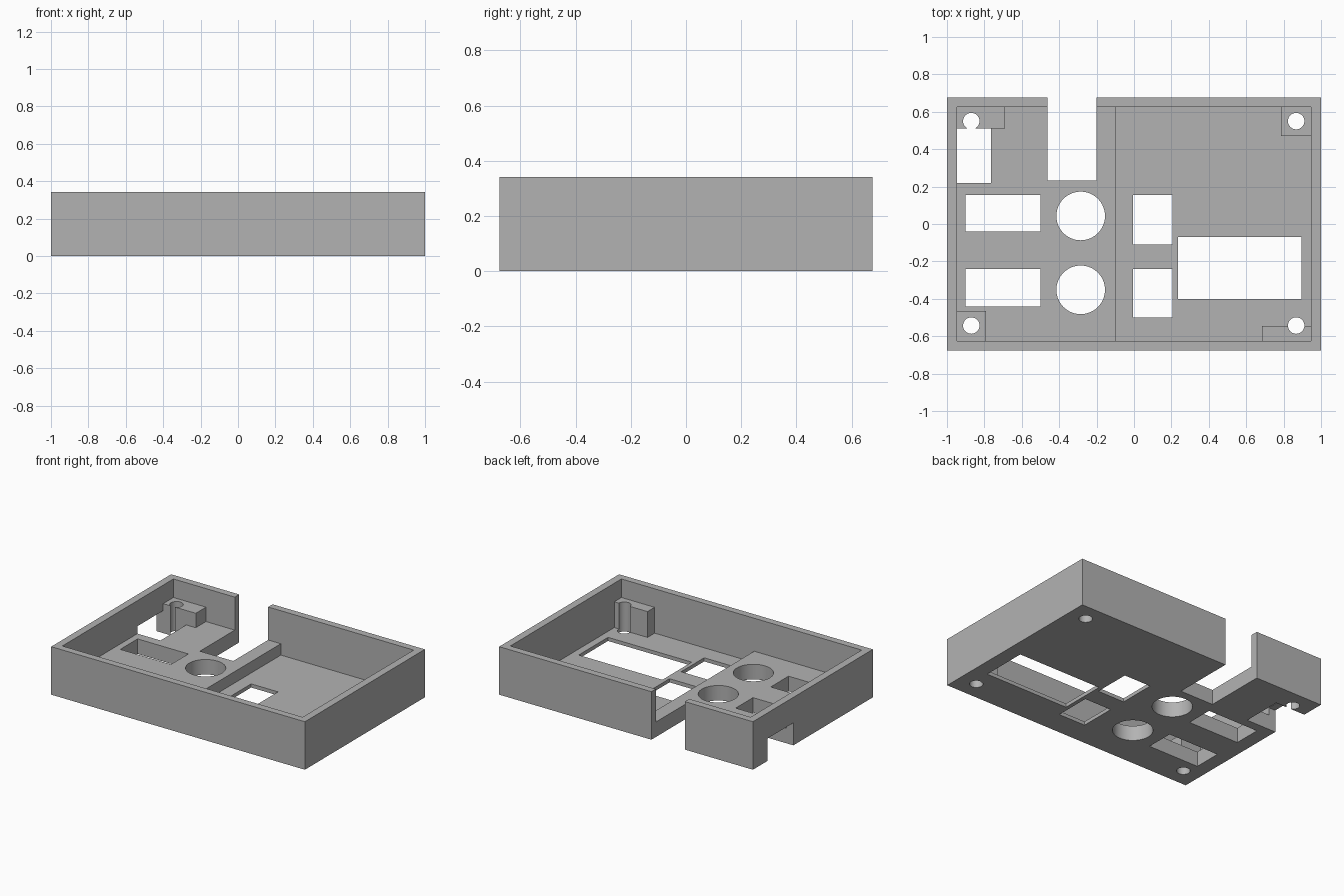
import bpy, bmesh, math
from mathutils import Matrix, Vector

cube = bpy.data.objects.get("Cube")
if cube:
    bpy.data.objects.remove(cube)

HEIGHT, POST_TOP = 0.342, 0.21
DEEP_FLOOR, THICK_FLOOR = 0.026, 0.107
X, Y = 1.0, 0.675            # outer half sizes
IX, IY = 0.947, 0.625        # inner half sizes

grey = bpy.data.materials.new("plain grey")
grey.use_nodes = True
colour = (0.45, 0.45, 0.45, 1)
grey.diffuse_color = colour
grey.node_tree.nodes["Principled BSDF"].inputs["Base Color"].default_value = colour


def add_object(name, bm):
    bmesh.ops.recalc_face_normals(bm, faces=bm.faces)
    mesh = bpy.data.meshes.new(name)
    bm.to_mesh(mesh)
    bm.free()
    mesh.materials.append(grey)
    obj = bpy.data.objects.new(name, mesh)
    bpy.context.collection.objects.link(obj)
    return obj


def box(name, x0, x1, y0, y1, z0, z1):
    bm = bmesh.new()
    size = Matrix.Diagonal((x1 - x0, y1 - y0, z1 - z0, 1))
    centre = Matrix.Translation(((x0 + x1) / 2, (y0 + y1) / 2, (z0 + z1) / 2))
    bmesh.ops.create_cube(bm, size=1, matrix=centre @ size)
    return add_object(name, bm)


def cylinder(name, x, y, radius, sides):
    bm = bmesh.new()
    bmesh.ops.create_cone(bm, cap_ends=True, segments=sides, radius1=radius,
                          radius2=radius, depth=1, matrix=Matrix.Translation((x, y, 0.1)))
    return add_object(name, bm)


def prism_along_y(name, profile, y0, y1):
    bm = bmesh.new()
    face = bm.faces.new([bm.verts.new((x, y0, z)) for x, z in profile])
    new = bmesh.ops.extrude_face_region(bm, geom=[face])["geom"]
    verts = [v for v in new if isinstance(v, bmesh.types.BMVert)]
    bmesh.ops.translate(bm, verts=verts, vec=Vector((0, y1 - y0, 0)))
    return add_object(name, bm)


def combine(target, tool, operation):
    tool.hide_render = True
    mod = target.modifiers.new(tool.name, "BOOLEAN")
    mod.object, mod.operation, mod.solver = tool, operation, "EXACT"
    bpy.context.view_layer.objects.active = target
    bpy.ops.object.modifier_apply(modifier=mod.name)
    bpy.data.objects.remove(tool)


# Open tray with a stepped floor: thick on one side, thin on the other
tray = box("enclosure_tray", -X, X, -Y, Y, 0, HEIGHT)
step_x = -0.1
cavity = prism_along_y("cavity", [(-IX, THICK_FLOOR), (step_x, THICK_FLOOR),
                                  (step_x, DEEP_FLOOR), (IX, DEEP_FLOOR),
                                  (IX, 1), (-IX, 1)], -IY, IY)
combine(tray, cavity, "DIFFERENCE")

# Corner screw posts, sunk a little into walls and floor
sink = 0.02
posts = [
    (-IX - sink, -0.69, 0.51, IY + sink),
    (0.785, IX + sink, 0.47, IY + sink),
    (-IX - sink, -0.79, -IY - sink, -0.465),
    (0.685, IX + sink, -IY - sink, -0.545),
]
for x0, x1, y0, y1 in posts:
    combine(tray, box("screw_post", x0, x1, y0, y1, 0.015, POST_TOP), "UNION")

# Rectangular openings through the floor
openings = [
    (-0.9, -0.5, -0.04, 0.155),
    (-0.9, -0.5, -0.44, -0.24),
    (-0.005, 0.207, -0.11, 0.155),
    (-0.005, 0.207, -0.5, -0.24),
    (0.235, 0.895, -0.4, -0.07),
]
for x0, x1, y0, y1 in openings:
    combine(tray, box("opening", x0, x1, y0, y1, -1, THICK_FLOOR + 0.03), "DIFFERENCE")

# Slot through the back wall and notch low in the side wall
combine(tray, box("back_slot", -0.463, -0.2, 0.232, 1, -1, 1), "DIFFERENCE")
combine(tray, box("side_notch", -1.2, -0.765, 0.22, 0.51, -1, 0.16), "DIFFERENCE")

# Round openings and screw holes
for y in (0.043, -0.352):
    combine(tray, cylinder("round_opening", -0.285, y, 0.13, 64), "DIFFERENCE")
for x in (-0.87, 0.867):
    for y in (0.55, -0.543):
        combine(tray, cylinder("screw_hole", x, y, 0.044, 32), "DIFFERENCE")

# Smooth round walls, sharp edges kept
bpy.ops.object.select_all(action="DESELECT")
tray.select_set(True)
bpy.context.view_layer.objects.active = tray
bpy.ops.object.shade_smooth_by_angle(angle=math.radians(30))
